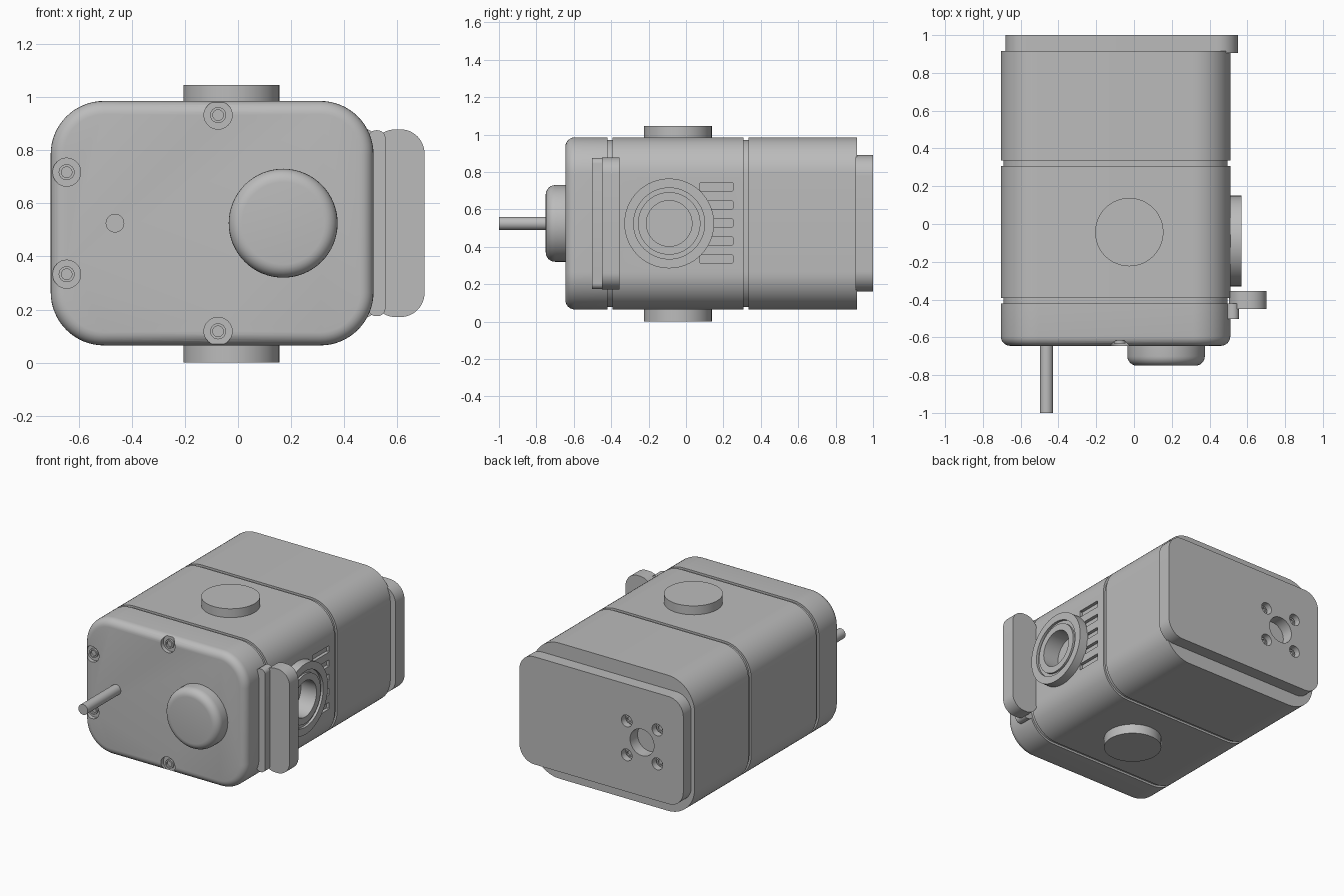
import bpy, bmesh, math

if "Cube" in bpy.data.objects:
    bpy.data.objects.remove(bpy.data.objects["Cube"])

grey = bpy.data.materials.new("plain_grey")
grey.diffuse_color = (0.5, 0.5, 0.5, 1)
grey.use_nodes = True
grey.node_tree.nodes["Principled BSDF"].inputs["Base Color"].default_value = grey.diffuse_color


def outline(a, b, r, seg):
    """Rounded rectangle with half sizes a, b (a circle when a == b == r)."""
    circle = abs(a - r) < 1e-6 and abs(b - r) < 1e-6
    pts = []
    for k, (sx, sy) in enumerate([(1, 1), (-1, 1), (-1, -1), (1, -1)]):
        for i in range(seg if circle else seg + 1):
            t = (k + i / seg) * math.pi / 2
            pts.append((sx * (a - r) + r * math.cos(t), sy * (b - r) + r * math.sin(t)))
    return pts


def loft(name, axis, centre, half, r, steps, seg=12, cap_start=True):
    """Stack outlines along an axis; steps are (position, inset)."""
    bm = bmesh.new()
    rings = []
    for h, inset in steps:
        ring = []
        for u, v in outline(half[0] - inset, half[1] - inset, r - inset, seg):
            u, v = u + centre[0], v + centre[1]
            co = {'x': (h, u, v), 'y': (u, h, v), 'z': (u, v, h)}[axis]
            ring.append(bm.verts.new(co))
        rings.append(ring)
    n = len(rings[0])
    for p, q in zip(rings, rings[1:]):
        for i in range(n):
            j = (i + 1) % n
            bm.faces.new((p[i], p[j], q[j], q[i]))
    if cap_start:
        bm.faces.new(rings[0])
    bm.faces.new(rings[-1])
    bmesh.ops.recalc_face_normals(bm, faces=bm.faces)
    me = bpy.data.meshes.new(name)
    bm.to_mesh(me)
    bm.free()
    me.materials.append(grey)
    ob = bpy.data.objects.new(name, me)
    bpy.context.collection.objects.link(ob)
    smooth(ob)
    return ob


def smooth(ob):
    ob.data.shade_smooth()
    ob.data.set_sharp_from_angle(angle=math.radians(30))


def disc(name, axis, centre, r, steps, seg=12, cap_start=True):
    return loft(name, axis, centre, (r, r), r, steps, seg, cap_start)


def cut(ob, cutters):
    """Subtract the cutters, keep the result as plain mesh."""
    for c in cutters:
        m = ob.modifiers.new("cut", 'BOOLEAN')
        m.operation, m.solver, m.object = 'DIFFERENCE', 'EXACT', c
    dg = bpy.context.evaluated_depsgraph_get()
    me = bpy.data.meshes.new_from_object(ob.evaluated_get(dg))
    ob.modifiers.clear()
    ob.data = me
    for c in cutters:
        bpy.data.objects.remove(c)
    smooth(ob)


MID = 0.525
front_screws = [(-0.075, 0.932), (-0.075, 0.118), (-0.645, 0.717), (-0.645, 0.333)]
HOLE = (-0.37, MID)
back_screws = [(HOLE[0] + sx * 0.115, MID + sz * 0.115) for sx in (-1, 1) for sz in (-1, 1)]

# Main housing: rounded front edge and two seam grooves
R = 0.05
steps = [(-0.645 + R * (1 - math.sin(t)), R * (1 - math.cos(t)))
         for t in [math.pi / 2 * (1 - i / 6) for i in range(7)]]
for g0, g1 in [(-0.42, -0.393), (0.308, 0.335)]:
    steps += [(g0, 0), (g0, 0.014), (g1, 0.014), (g1, 0)]
steps.append((0.915, 0))
housing = loft("housing", 'y', (-0.0975, MID), (0.6075, 0.46), 0.2, steps, 16)

cutters = [disc("screw_recess", 'y', c, 0.053, [(-0.7, 0), (-0.618, 0)], 8) for c in front_screws]
cutters.append(disc("port_bore", 'x', (-0.09, MID), 0.15, [(0.44, 0), (0.6, 0)]))
for i in range(5):
    z = 0.335 + i * 0.0965
    cutters.append(loft("vent_slot", 'x', (0.1625, z), (0.0875, 0.022), 0.003,
                        [(0.488, 0), (0.6, 0)], 1))
cut(housing, cutters)

# Front screws with a socket
for c in front_screws:
    disc("front_screw", 'y', c, 0.03,
         [(-0.61, 0), (-0.632, 0), (-0.632, 0.01), (-0.62, 0.01)], 6)

# Back plate with a centre hole and four screw holes
plate = loft("back_plate", 'y', (-0.065, MID), (0.615, 0.365), 0.11, [(0.905, 0), (1.0, 0)])
cutters = [disc("centre_hole", 'y', HOLE, 0.09, [(0.92, 0), (1.1, 0)])]
cutters += [disc("screw_hole", 'y', c, 0.04, [(0.955, 0), (1.1, 0)], 8) for c in back_screws]
cut(plate, cutters)
for c in back_screws:
    disc("back_screw", 'y', c, 0.026,
         [(0.95, 0), (0.972, 0), (0.972, 0.01), (0.962, 0.01)], 6)

# Front knob with a rounded rim
steps = [(-0.64, 0)] + [(-0.75 + R * (1 - math.sin(t)), R * (1 - math.cos(t)))
                        for t in [math.pi / 2 * i / 6 for i in range(7)]]
disc("front_knob", 'y', (0.17, MID), 0.205, steps, 16)

# Thin shaft
disc("shaft", 'y', (-0.463, MID), 0.035, [(-1.0, 0), (-0.63, 0)], 8)

# Top and bottom pads
disc("top_pad", 'z', (-0.025, -0.043), 0.181, [(0.97, 0), (1.045, 0)])
disc("bottom_pad", 'z', (-0.025, -0.043), 0.181, [(0.0, 0), (0.08, 0)])

# Side port: stepped ring around a deep bore
disc("side_port", 'x', (-0.09, MID), 0.24,
     [(0.505, 0), (0.57, 0), (0.57, 0.05), (0.553, 0.05), (0.553, 0.073),
      (0.567, 0.073), (0.567, 0.118), (0.45, 0.118)], 16, cap_start=False)

# Side handle and its mounting strip
loft("handle", 'y', (0.602, MID), (0.1, 0.353), 0.09, [(-0.45, 0), (-0.355, 0)])
loft("handle_mount", 'y', (0.5225, MID), (0.0325, 0.35), 0.03, [(-0.503, 0), (-0.42, 0)], 6)
